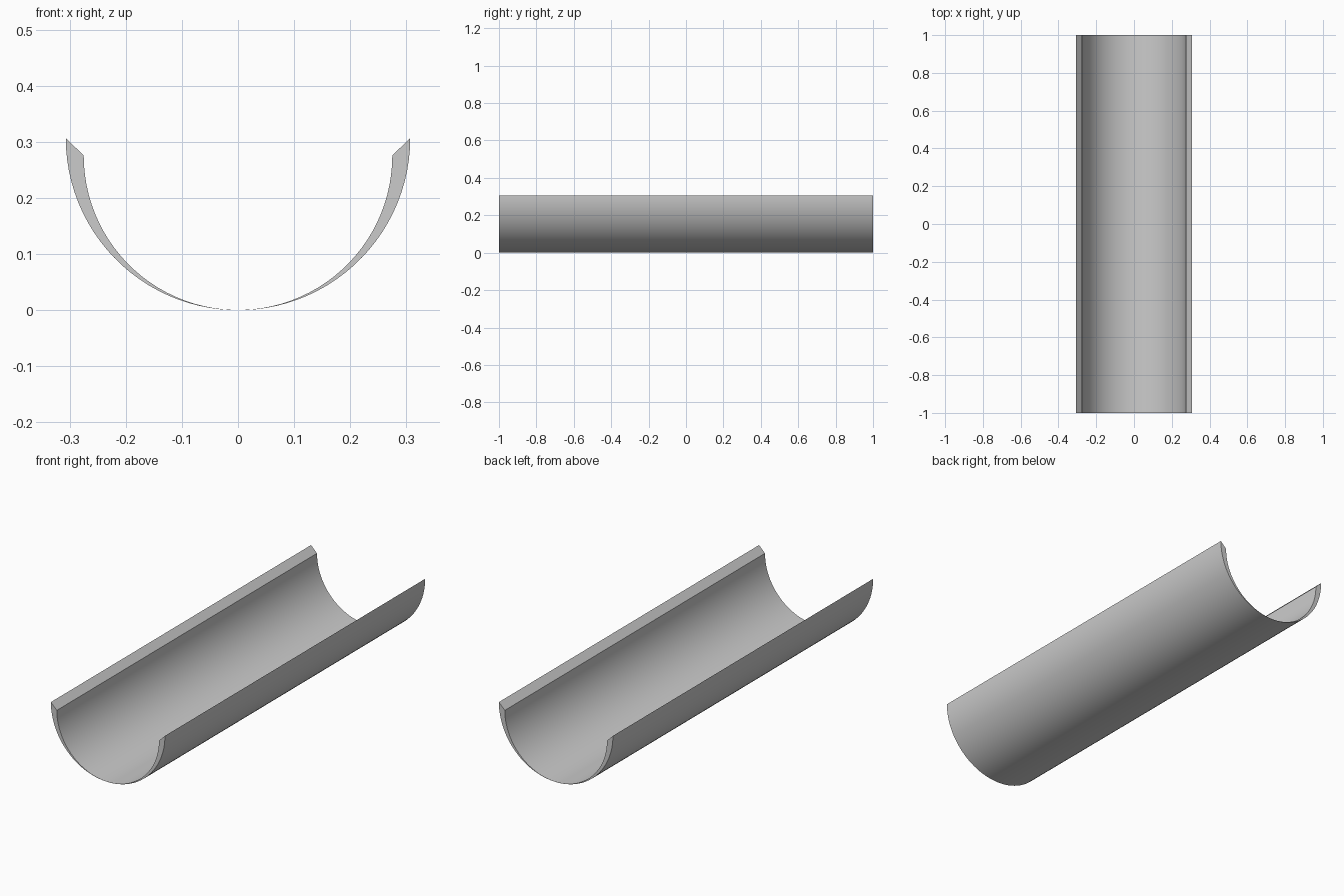
import bpy, bmesh, math

if "Cube" in bpy.data.objects:
    bpy.data.objects.remove(bpy.data.objects["Cube"])

N = 49                 # segments round the half circle
R_OUT, R_IN = 0.307, 0.275
LIFT = 0.0004          # keeps the walls from coinciding at the bottom


def half_circle(r, lift=0.0):
    # half circle resting on z = 0, flat facet at the bottom
    k = r / (math.cos(math.pi / N / 2))
    pts = []
    for i in range(N + 1):
        a = math.pi + math.pi * i / N
        pts.append((r * math.cos(a), max(r + k * math.sin(a), 0) + lift))
    return pts


# closed cross-section: outer wall, then inner wall, meeting near the bottom
outer = half_circle(R_OUT)
inner = half_circle(R_IN, LIFT)

bm = bmesh.new()
rings = {}
for y in (-1, 1):
    rings[y] = [[bm.verts.new((x, y, z)) for x, z in p] for p in (outer, inner)]
(fo, fi), (bo, bi) = rings[-1], rings[1]

for i in range(N):
    j = i + 1
    bm.faces.new((fo[i], fo[j], bo[j], bo[i]))      # outside
    bm.faces.new((fi[j], fi[i], bi[i], bi[j]))      # inside
    bm.faces.new((fo[j], fo[i], fi[i], fi[j]))      # front end
    bm.faces.new((bo[i], bo[j], bi[j], bi[i]))      # back end
# slanted rims
for i in (0, N):
    bm.faces.new((fo[i], bo[i], bi[i], fi[i]))
bmesh.ops.recalc_face_normals(bm, faces=bm.faces)

me = bpy.data.meshes.new("half_pipe")
bm.to_mesh(me)
bm.free()
ob = bpy.data.objects.new("half_pipe", me)
bpy.context.collection.objects.link(ob)
bpy.context.view_layer.objects.active = ob
ob.select_set(True)
bpy.ops.object.shade_smooth_by_angle(angle=math.radians(30))
